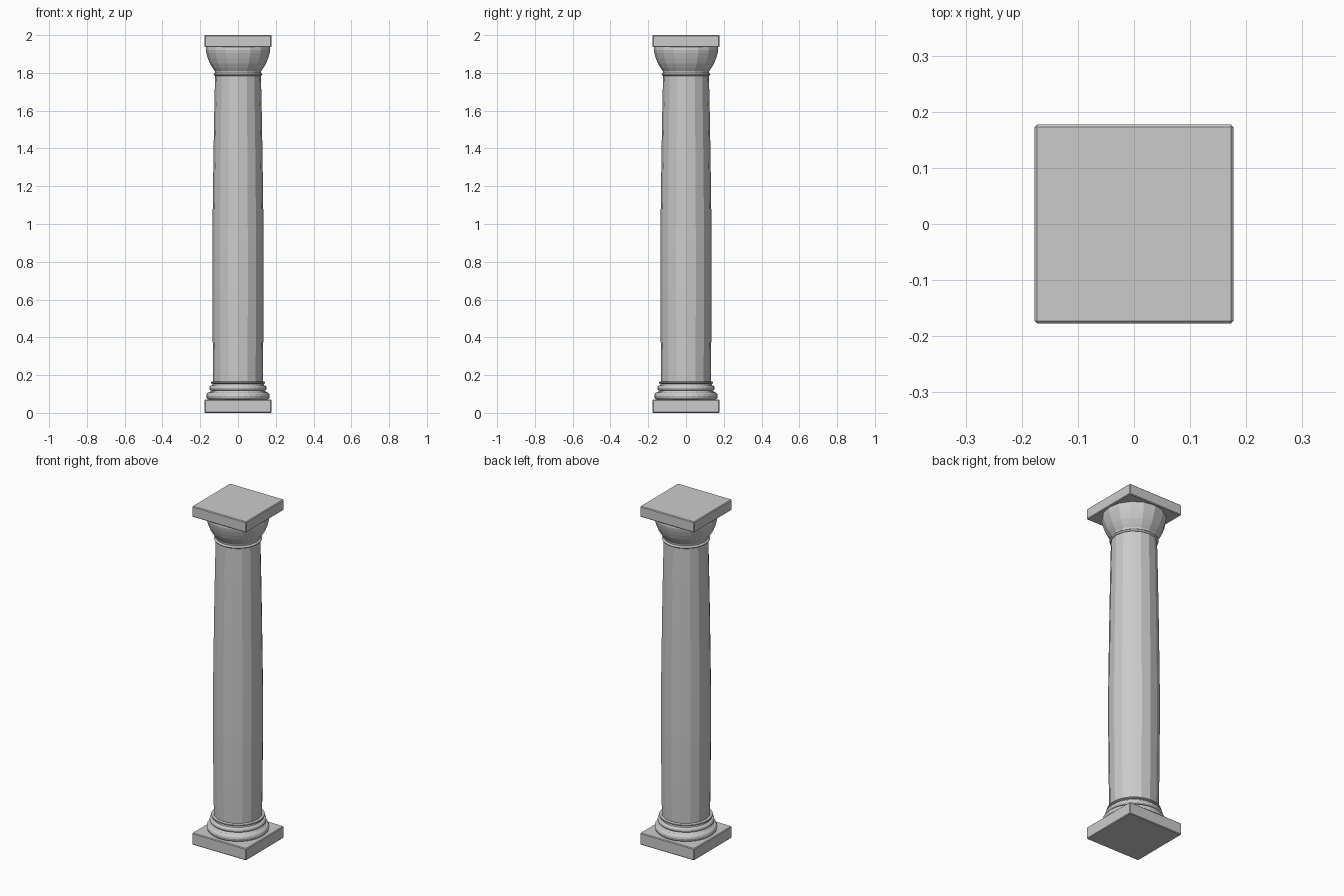
import bpy, bmesh, math

if "Cube" in bpy.data.objects:
    bpy.data.objects.remove(bpy.data.objects["Cube"])

def slab(name, half, z0, z1, bevel=0.004):
    bm = bmesh.new()
    bmesh.ops.create_cube(bm, size=1)
    for v in bm.verts:
        v.co = (v.co.x * 2 * half, v.co.y * 2 * half, z0 + (v.co.z + 0.5) * (z1 - z0))
    bmesh.ops.bevel(bm, geom=bm.edges[:], offset=bevel, segments=1, affect='EDGES')
    return finish(bm, name)

def finish(bm, name):
    bmesh.ops.recalc_face_normals(bm, faces=bm.faces[:])
    me = bpy.data.meshes.new(name)
    bm.to_mesh(me)
    bm.free()
    ob = bpy.data.objects.new(name, me)
    bpy.context.collection.objects.link(ob)
    return ob

def lathe(name, profile, sides=16):
    """Revolve (radius, height) points around z and cap both ends."""
    bm = bmesh.new()
    rings = [[bm.verts.new((r * math.cos(2 * math.pi * i / sides),
                            r * math.sin(2 * math.pi * i / sides), z))
              for i in range(sides)] for r, z in profile]
    for a, b in zip(rings, rings[1:]):
        for i in range(sides):
            j = (i + 1) % sides
            bm.faces.new((a[i], a[j], b[j], b[i]))
    bm.faces.new(rings[0][::-1])
    bm.faces.new(rings[-1])
    return finish(bm, name)

def roll(r, z, h, bulge, n=6):
    """Half-round moulding profile centred on height z."""
    return [(r + bulge * math.cos(t), z + h / 2 * math.sin(t))
            for t in (-math.pi / 2 + math.pi * k / n for k in range(n + 1))]

# Square slabs at the foot and the head
slab("plinth", 0.177, 0.0, 0.07)
slab("abacus", 0.177, 1.937, 2.0)

# Stacked round base mouldings
base = (roll(0.150, 0.09, 0.04, 0.018) + [(0.146, 0.115)]
        + roll(0.138, 0.132, 0.028, 0.014) + [(0.136, 0.152)]
        + roll(0.134, 0.16, 0.012, 0.010))
lathe("base_mouldings", base, 32)

# Faceted shaft with a slight swelling
lathe("shaft", [(0.131, 0.155), (0.134, 0.4), (0.136, 0.65), (0.136, 0.9),
                (0.133, 1.13), (0.130, 1.35), (0.126, 1.58), (0.121, 1.81)])

# Neck ring and flared capital
lathe("neck_ring", roll(0.118, 1.792, 0.016, 0.011), 32)
lathe("capital", [(0.120, 1.795), (0.123, 1.81), (0.134, 1.825), (0.149, 1.85),
                  (0.160, 1.878), (0.168, 1.905), (0.171, 1.922), (0.168, 1.939)])
